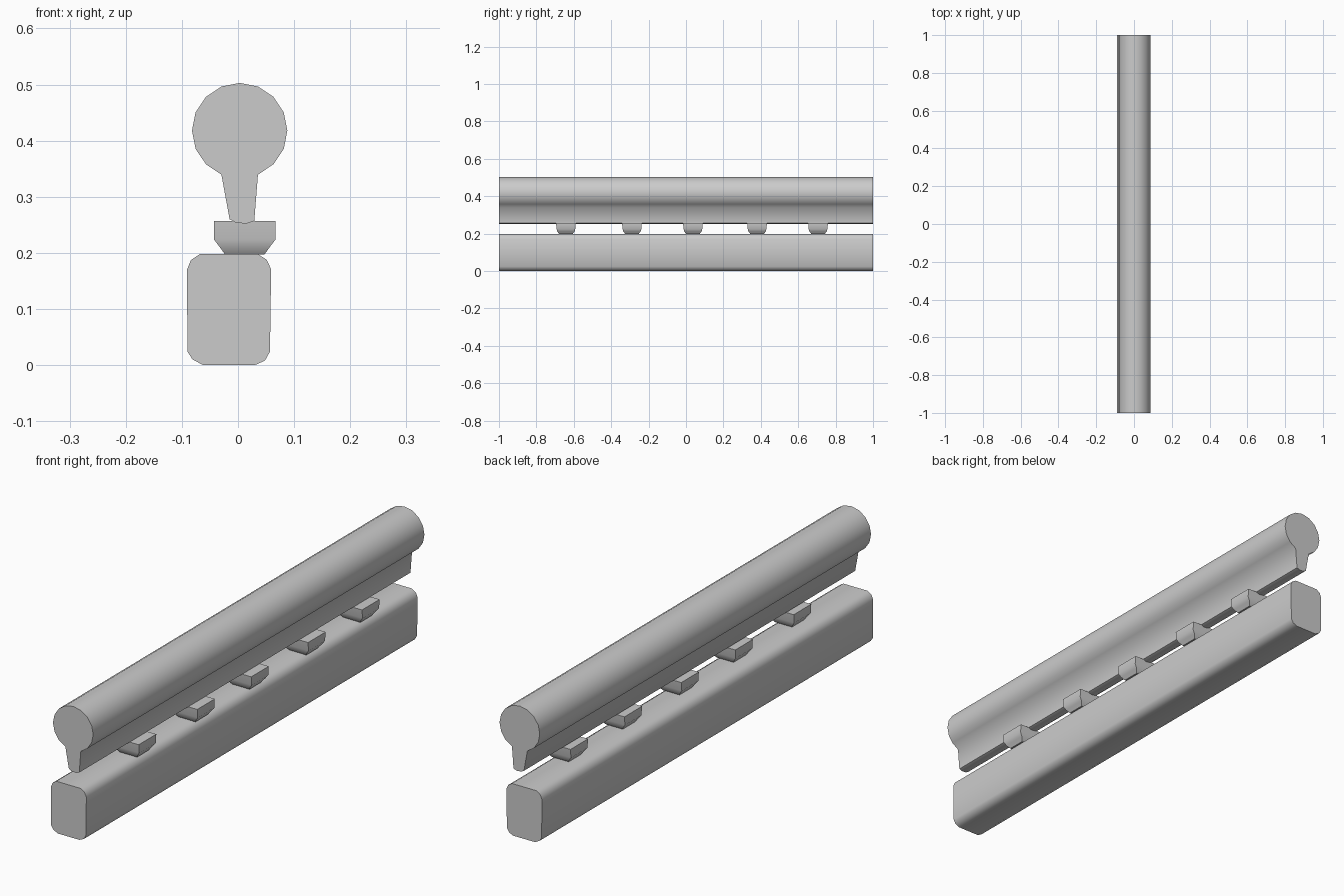
import bpy, bmesh
from math import cos, sin, radians

cube = bpy.data.objects.get("Cube")
if cube:
    bpy.data.objects.remove(cube)

grey = bpy.data.materials.new("plain grey")
grey.use_nodes = True
GREY = (0.6, 0.6, 0.6, 1)
grey.diffuse_color = GREY
grey.node_tree.nodes["Principled BSDF"].inputs["Base Color"].default_value = GREY


def loft(name, rings, angle):
    """Bridge equal-sized rings of points, cap both ends and shade."""
    bm = bmesh.new()
    loops = [[bm.verts.new(p) for p in ring] for ring in rings]
    n = len(loops[0])
    for a, b in zip(loops, loops[1:]):
        for i in range(n):
            j = (i + 1) % n
            bm.faces.new((a[i], a[j], b[j], b[i]))
    bm.faces.new(loops[0])
    bm.faces.new(loops[-1])
    bmesh.ops.recalc_face_normals(bm, faces=bm.faces)
    mesh = bpy.data.meshes.new(name)
    bm.to_mesh(mesh)
    bm.free()
    mesh.materials.append(grey)
    obj = bpy.data.objects.new(name, mesh)
    bpy.context.collection.objects.link(obj)
    bpy.ops.object.select_all(action="DESELECT")
    obj.select_set(True)
    bpy.context.view_layer.objects.active = obj
    bpy.ops.object.shade_smooth_by_angle(angle=radians(angle))
    return obj


def extrude_along_y(name, profile, angle):
    return loft(name, [[(x, y, z) for x, z in profile] for y in (-1, 1)], angle)


# Base beam with softened corners
extrude_along_y("base_beam", [
    (-0.062, 0), (-0.081, 0.01), (-0.09, 0.024), (-0.091, 0.17),
    (-0.084, 0.187), (-0.068, 0.198), (0.035, 0.198), (0.051, 0.188),
    (0.059, 0.171), (0.057, 0.024), (0.048, 0.008), (0.03, 0)], 50)

# Round rail on a narrow stem
RADIUS, CX, CZ = 0.085, 0.003, 0.418
head = [(CX + RADIUS * cos(radians(a * 22.5)), CZ + RADIUS * sin(radians(a * 22.5)))
        for a in range(-3, 12)]
stem = [(-0.015, 0.26), (-0.004, 0.254), (0.015, 0.252), (0.029, 0.257)]
extrude_along_y("round_rail", head + stem, 60)

# Spacer blocks, tapered toward the beam
LEVELS = [(0.257, 0.055, 0.053), (0.224, 0.055, 0.05),
          (0.211, 0.045, 0.046), (0.197, 0.035, 0.035)]
for number, y in enumerate((-0.642, -0.289, 0.037, 0.38, 0.706), 1):
    rings = [[(0.012 + sx * hx, y + sy * hy, z)
              for sx, sy in ((-1, -1), (1, -1), (1, 1), (-1, 1))]
             for z, hx, hy in LEVELS]
    loft(f"spacer_block_{number}", rings, 45)
